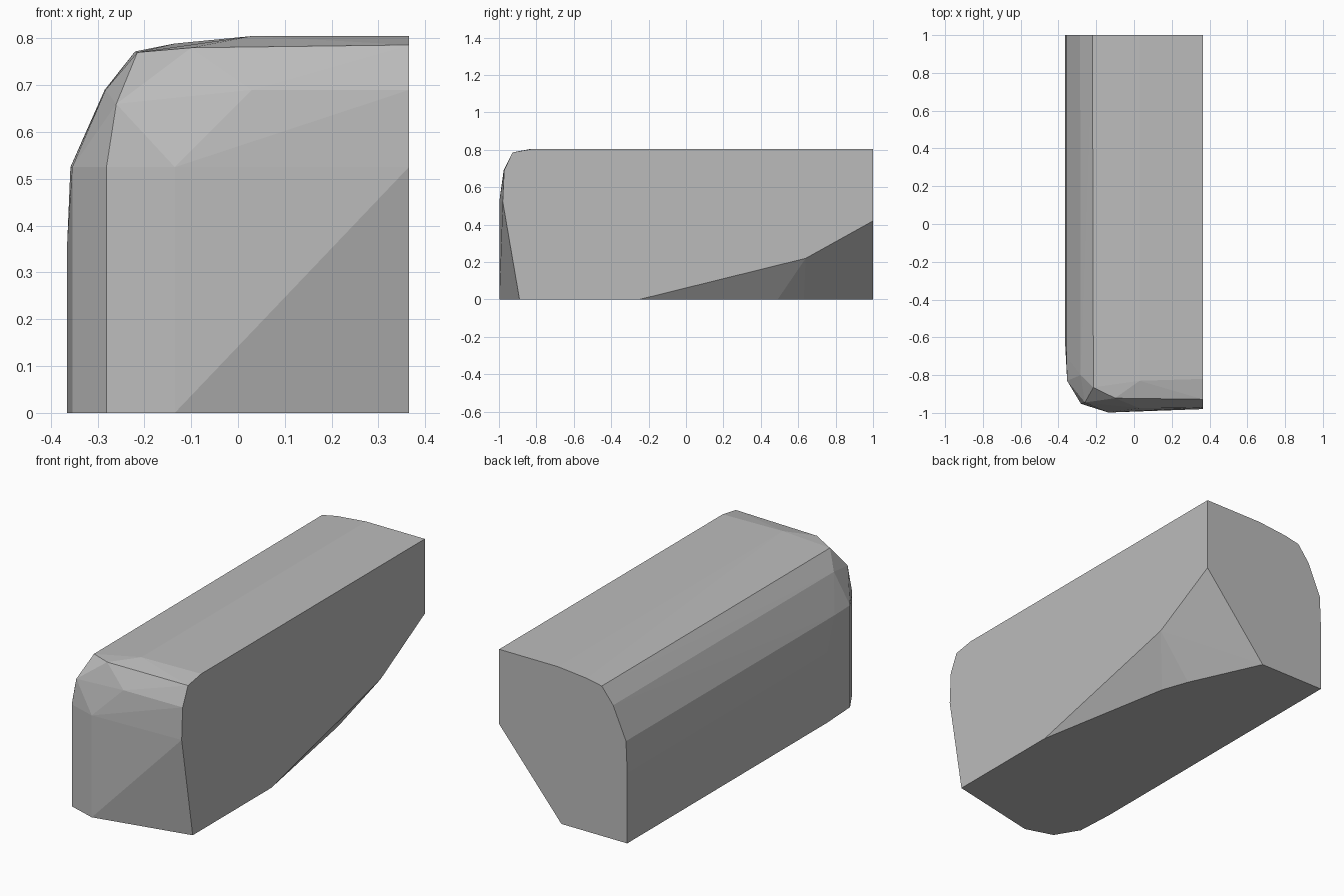
import bpy
import bmesh
import math

if "Cube" in bpy.data.objects:
    bpy.data.objects.remove(bpy.data.objects["Cube"])

R, L = 0.365, -0.365

# Rounded shoulder profile (x, z), shared by the back end and the length of the block
shoulder = [(L, 0), (L, 0.36), (-0.358, 0.525), (-0.285, 0.69), (-0.22, 0.772),
            (-0.135, 0.789), (0.03, 0.805), (R, 0.805)]
back_end = [(x, 1.0, z) for x, z in shoulder] + [(0.01, 1.0, 0), (R, 1.0, 0.42)]

# Where the shoulder profile stops before the nose rounds off
shoulder_front = [(L, -0.63, 0), (L, -0.63, 0.36), (-0.358, -0.70, 0.525),
                  (-0.283, -0.80, 0.69), (-0.215, -0.865, 0.77),
                  (0.03, -0.83, 0.805), (R, -0.82, 0.805)]

# Upright columns around the rounded nose (x, y)
nose = [(x, y, z) for x, y in [(-0.354, -0.83), (-0.281, -0.952), (-0.135, -0.998)]
        for z in (0, 0.525)]
nose += [(-0.26, -0.945, 0.66), (0.03, -0.975, 0.69), (-0.1, -0.922, 0.78),
         (R, -0.928, 0.786), (R, -0.972, 0.69), (R, -0.98, 0.525), (R, -0.89, 0)]

# Slanted underside cut at the back right
underside = [(R, -0.25, 0), (0.23, 0.49, 0), (0.18, 0.63, 0), (R, 0.64, 0.22)]

bm = bmesh.new()
for p in back_end + shoulder_front + nose + underside:
    bm.verts.new(p)
hull = bmesh.ops.convex_hull(bm, input=bm.verts[:])
loose = {v for v in hull["geom_interior"] + hull["geom_unused"]
         if isinstance(v, bmesh.types.BMVert)}
bmesh.ops.delete(bm, geom=list(loose), context='VERTS')
bmesh.ops.dissolve_limit(bm, angle_limit=math.radians(0.5),
                         verts=bm.verts[:], edges=bm.edges[:])
bmesh.ops.recalc_face_normals(bm, faces=bm.faces[:])

mesh = bpy.data.meshes.new("rounded_block")
bm.to_mesh(mesh)
bm.free()

grey = bpy.data.materials.new("plain grey")
grey.diffuse_color = (0.5, 0.5, 0.5, 1)
grey.use_nodes = True
grey.node_tree.nodes["Principled BSDF"].inputs["Base Color"].default_value = grey.diffuse_color
mesh.materials.append(grey)
block = bpy.data.objects.new("rounded_block", mesh)
bpy.context.collection.objects.link(block)
